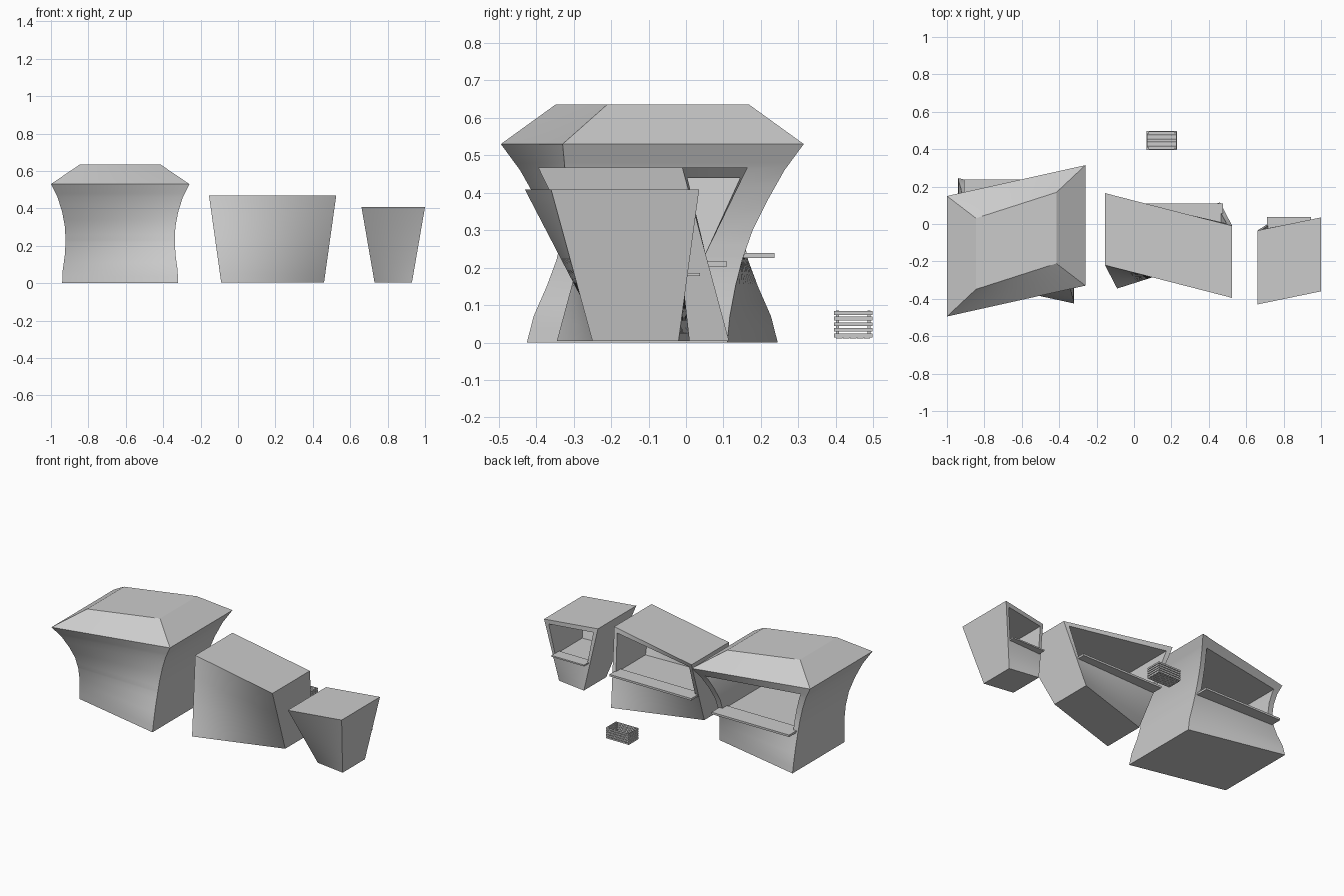
import bpy, bmesh
from mathutils import Vector

if "Cube" in bpy.data.objects:
    bpy.data.objects.remove(bpy.data.objects["Cube"])


def finish(name, bm, smooth=False):
    bmesh.ops.remove_doubles(bm, verts=bm.verts, dist=0.0004)
    bmesh.ops.recalc_face_normals(bm, faces=bm.faces)
    me = bpy.data.meshes.new(name)
    bm.to_mesh(me)
    bm.free()
    ob = bpy.data.objects.new(name, me)
    bpy.context.collection.objects.link(ob)
    if smooth:
        bpy.ops.object.select_all(action='DESELECT')
        ob.select_set(True)
        bpy.context.view_layer.objects.active = ob
        bpy.ops.object.shade_smooth_by_angle(angle=0.2)
    return ob


def add_box(bm, lo, hi):
    lo, hi = Vector(lo), Vector(hi)
    for v in bmesh.ops.create_cube(bm, size=1)['verts']:
        v.co = (lo + hi) / 2 + v.co * (hi - lo)


def grid(bm, us, vs, f, skip=None):
    for u0, u1 in zip(us, us[1:]):
        for v0, v1 in zip(vs, vs[1:]):
            if skip and skip((u0 + u1) / 2, (v0 + v1) / 2):
                continue
            bm.faces.new([bm.verts.new(f(u, v)) for u, v in
                          ((u0, v0), (u1, v0), (u1, v1), (u0, v1))])


def steps(a, b, n):
    return [a + (b - a) * i / n for i in range(n + 1)]


def kiosk(name, cx, levels, w, z0, z1, depth, sub):
    """Twisted loft; levels = (z, centre y, half x, half y, skew), window w, z0..z1 at back."""
    def at(a, b, z):
        for p, q in zip(levels, levels[1:]):
            if z <= q[0] + 1e-6:
                break
        t = (z - p[0]) / (q[0] - p[0])
        cy, hx, hy, sk = [m + (n - m) * t for m, n in zip(p[1:], q[1:])]
        return (cx + a * hx, cy + b * hy + a * sk, z)

    zs = {z0, z1}
    for p, q in zip(levels, levels[1:]):
        zs.update(steps(p[0], q[0], sub))
    zs = sorted(zs)
    zs = [z for i, z in enumerate(zs) if i == 0 or z - zs[i - 1] > 1e-5]
    As = [-1] + steps(-w, w, 8) + [1]
    Bs = steps(-1, 1, 8)
    win_a, win_b = As[1:-1], steps(-depth, 1, 6)
    win_z = [z for z in zs if z0 - 1e-5 < z < z1 + 1e-5]
    bm = bmesh.new()
    # outer walls, base and top
    grid(bm, As, zs, lambda a, z: at(a, -1, z))
    grid(bm, As, zs, lambda a, z: at(a, 1, z),
         lambda a, z: abs(a) < w and z0 < z < z1)
    for s in (-1, 1):
        grid(bm, Bs, zs, lambda b, z: at(s, b, z))
        grid(bm, win_b, win_z, lambda b, z: at(s * w, b, z))
    for z in (zs[0], zs[-1]):
        grid(bm, As, Bs, lambda a, b: at(a, b, z))
    # room behind the serving window
    grid(bm, win_a, win_z, lambda a, z: at(a, -depth, z))
    for z in (z0, z1):
        grid(bm, win_a, win_b, lambda a, b: at(a, b, z))
    return finish(name, bm, True)


# large kiosk with flared walls and hipped roof
rows = [(0, .310, .2675, -.0675), (.07, .307, .262, -.055), (.15, .296, .252, -.030),
        (.22, .292, .248, -.008), (.30, .295, .253, .015), (.38, .310, .270, .038),
        (.46, .335, .293, .060), (.53, .370, .322, .0825), (.635, .215, .190, .069)]
kiosk("large_kiosk", -.63, [(z, -.09, hx, hy, s) for z, hx, hy, s in rows],
      .88, .23, .48, .88, 2)

# medium and small kiosks
kiosk("medium_kiosk", .185, [(.004, -.115, .275, .1425, .0875),
                             (.468, -.115, .34, .1925, -.0875)], .92, .21, .44, .85, 10)
kiosk("small_kiosk", .83, [(.004, -.12, .10, .115, -.015),
                           (.408, -.1975, .17, .1975, .035)], .86, .18, .38, .85, 10)

# serving counters
for name, lo, hi in (
        ("large_counter", (-.91, .11, .226), (-.35, .237, .239)),
        ("medium_counter", (-.115, .01, .203), (.475, .11, .216)),
        ("small_counter", (.71, -.04, .177), (.945, .037, .186))):
    bm = bmesh.new()
    add_box(bm, lo, hi)
    finish(name, bm)

# slatted crate
X0, X1, Y0, Y1, T = .066, .229, .395, .498, .005
bm = bmesh.new()
for i in range(5):
    z = .014 + i * .0148
    h = z + .0105
    for y in (Y0, Y1 - T):
        add_box(bm, (X0, y, z), (X1, y + T, h))
    for x in (X0, X1 - T):
        add_box(bm, (x, Y0 + T + .0006, z), (x + T, Y1 - T - .0006, h))
finish("crate_slats", bm)
bm = bmesh.new()
for x in (X0 + .0058, X1 - .0138):
    for y in (Y0 + .0058, Y1 - .0138):
        add_box(bm, (x, y, .014), (x + .008, y + .008, .085))
finish("crate_posts", bm)
bm = bmesh.new()
for i in range(5):
    y = Y0 + .006 + i * .0185
    add_box(bm, (X0 + .001, y, .011), (X1 - .001, y + .017, .0135))
finish("crate_floor", bm)
